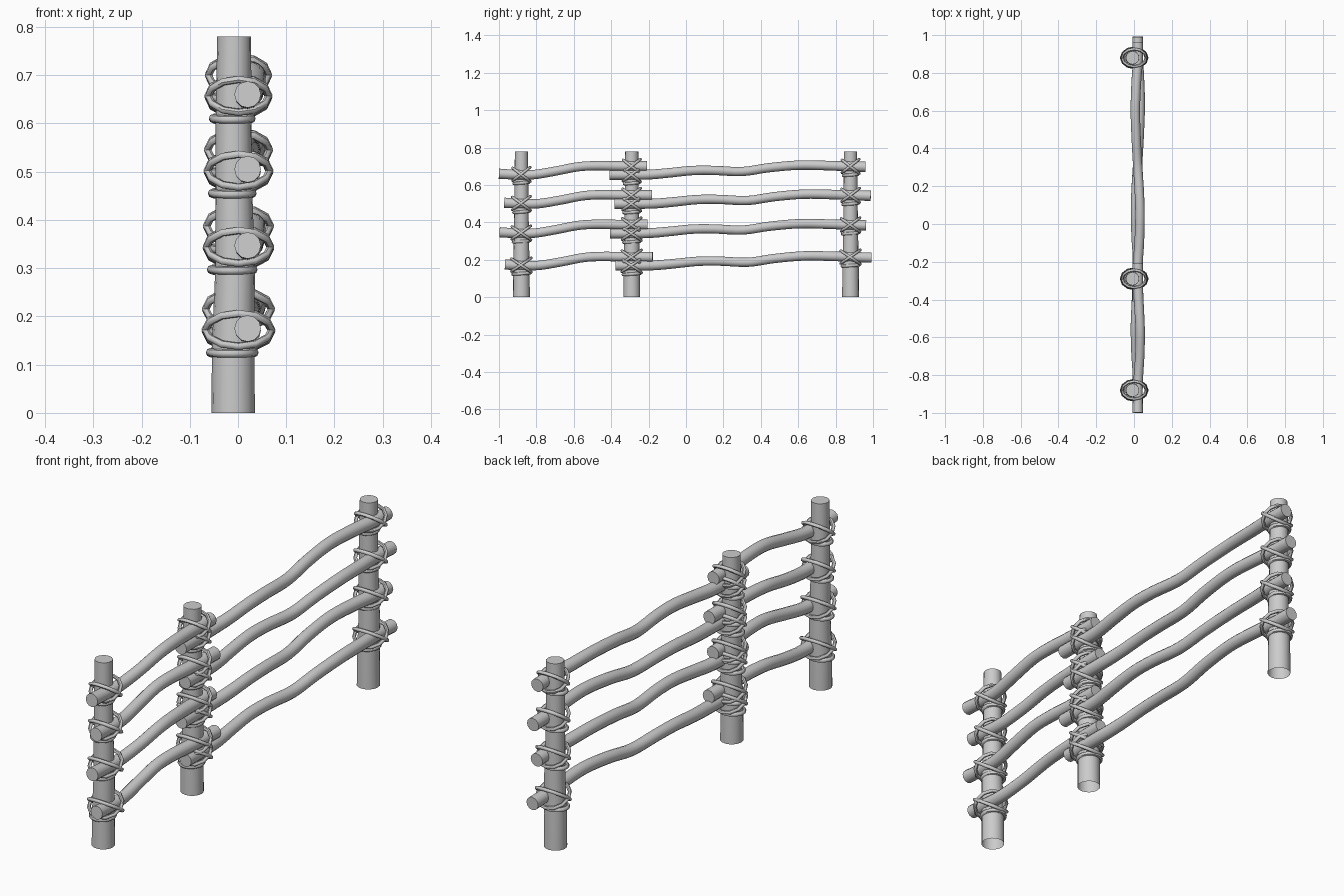
import bpy, bmesh, math
from mathutils import Vector

if "Cube" in bpy.data.objects:
    bpy.data.objects.remove(bpy.data.objects["Cube"])


def make_object(name, bm):
    bmesh.ops.recalc_face_normals(bm, faces=bm.faces[:])
    me = bpy.data.meshes.new(name)
    bm.to_mesh(me)
    bm.free()
    ob = bpy.data.objects.new(name, me)
    bpy.context.collection.objects.link(ob)
    bpy.context.view_layer.objects.active = ob
    ob.select_set(True)
    bpy.ops.object.shade_smooth_by_angle(angle=math.radians(45))
    ob.select_set(False)


def sweep(bm, pts, radii, side, sides, closed=False, caps=()):
    """Skin a round tube along pts; side is a vector never parallel to the path."""
    n, rings = len(pts), []
    for i, p in enumerate(pts):
        a = pts[(i - 1) % n] if closed or i else p
        b = pts[(i + 1) % n] if closed or i < n - 1 else p
        t = (b - a).normalized()
        u = t.cross(side).normalized()
        v = t.cross(u)
        rings.append([bm.verts.new(p + radii[i] * (u * math.cos(k * math.tau / sides)
                                                   + v * math.sin(k * math.tau / sides)))
                      for k in range(sides)])
    for i in range(n if closed else n - 1):
        r, s = rings[i], rings[(i + 1) % n]
        for k in range(sides):
            m = (k + 1) % sides
            bm.faces.new((r[k], r[m], s[m], s[k]))
    for c in caps:
        bm.faces.new(rings[c])


def smooth_path(ctrl, steps=4):
    """Catmull-Rom resampling of the control points."""
    c = [2 * ctrl[0] - ctrl[1]] + ctrl + [2 * ctrl[-1] - ctrl[-2]]
    out = []
    for i in range(1, len(c) - 2):
        p0, p1, p2, p3 = c[i - 1:i + 3]
        for s in range(steps):
            t = s / steps
            out.append(0.5 * (2 * p1 + (p2 - p0) * t + (2 * p0 - 5 * p1 + 4 * p2 - p3) * t * t
                              + (3 * p1 - p0 - 3 * p2 + p3) * t ** 3))
    return out + [ctrl[-1]]


POST_X = -0.009
UP, SIDE = Vector((0, 0, 1)), Vector((1, 0, 0))


def post_radius(z):
    return 0.045 - 0.0125 * z


# Posts: tapered, slightly crooked, open underneath
profile = [(0, -0.010, 0.045), (0.14, -0.010, 0.044), (0.30, -0.006, 0.041),
           (0.48, -0.009, 0.038), (0.63, -0.009, 0.037), (0.78, -0.008, 0.035)]
for name, y in (("left_post", -0.88), ("middle_post", -0.29), ("right_post", 0.88)):
    bm = bmesh.new()
    sweep(bm, [Vector((x, y, z)) for z, x, r in profile], [p[2] for p in profile],
          SIDE, 16, caps=(-1,))
    make_object(name, bm)

# Rails: (y, z, x wobble) for the top rail of each span, repeated on four levels
short_rail = [(-1.0, 0.66, 0), (-0.92, 0.656, 0), (-0.82, 0.655, 0.2), (-0.70, 0.674, 0.8),
              (-0.58, 0.697, 1), (-0.48, 0.703, 0.7), (-0.36, 0.701, 0.2), (-0.21, 0.70, 0)]
long_rail = [(-0.41, 0.655, 0), (-0.22, 0.655, 0), (-0.10, 0.664, 0.6), (0.03, 0.677, 0.9),
             (0.15, 0.678, 0.7), (0.30, 0.672, 0), (0.44, 0.692, -0.6), (0.60, 0.706, -1),
             (0.75, 0.704, -0.6), (0.86, 0.70, 0), (0.96, 0.697, 0)]
drops = (0, 0.155, 0.313, 0.485)
shifts = (0, 0.028, 0.003, 0.032)
for lvl, (drop, shift) in enumerate(zip(drops, shifts)):
    sign = 1 if lvl % 2 == 0 else -1
    for name, rail in (("short_rail", short_rail), ("long_rail", long_rail)):
        ctrl = [Vector((0.02 + 0.013 * sign * w, y + shift, z - drop)) for y, z, w in rail]
        pts = smooth_path(ctrl)
        n = len(pts) - 1
        radii = [0.0245 + 0.003 * abs(2 * i / n - 1) ** 2 for i in range(n + 1)]
        bm = bmesh.new()
        sweep(bm, pts, radii, UP, 12, caps=(0, -1))
        make_object(f"{name}_{lvl + 1}", bm)


# Rope lashings: two crossed loops round post and rail, plus a band round the post below
def lashing(name, y, z):
    bm = bmesh.new()
    r = post_radius(z)
    rx, ry = r + 0.026, r + 0.010
    for tilt in (1, -1):
        pts = []
        for i in range(12):
            a = i * math.tau / 12
            pts.append(Vector((0.001 + rx * math.cos(a), y + ry * math.sin(a),
                               z + tilt * 0.036 * math.sin(a) + 0.002 * tilt)))
        sweep(bm, pts, [0.0075] * 12, Vector((0, -tilt * 0.6, 0.8)), 8, closed=True)
    pts = [Vector((POST_X - 0.003 + (r + 0.003) * math.cos(i * math.tau / 16),
                   y + (r + 0.003) * math.sin(i * math.tau / 16),
                   z - 0.046 + 0.003 * math.sin(i * math.tau / 16))) for i in range(16)]
    sweep(bm, pts, [0.0085] * 16, UP, 8, closed=True)
    make_object(name, bm)


for lvl, drop in enumerate(drops):
    for name, y, z in (("left_rope", -0.88, 0.657), ("middle_low_rope", -0.29, 0.655),
                       ("middle_high_rope", -0.29, 0.70), ("right_rope", 0.88, 0.70)):
        lashing(f"{name}_{lvl + 1}", y, z - drop)
